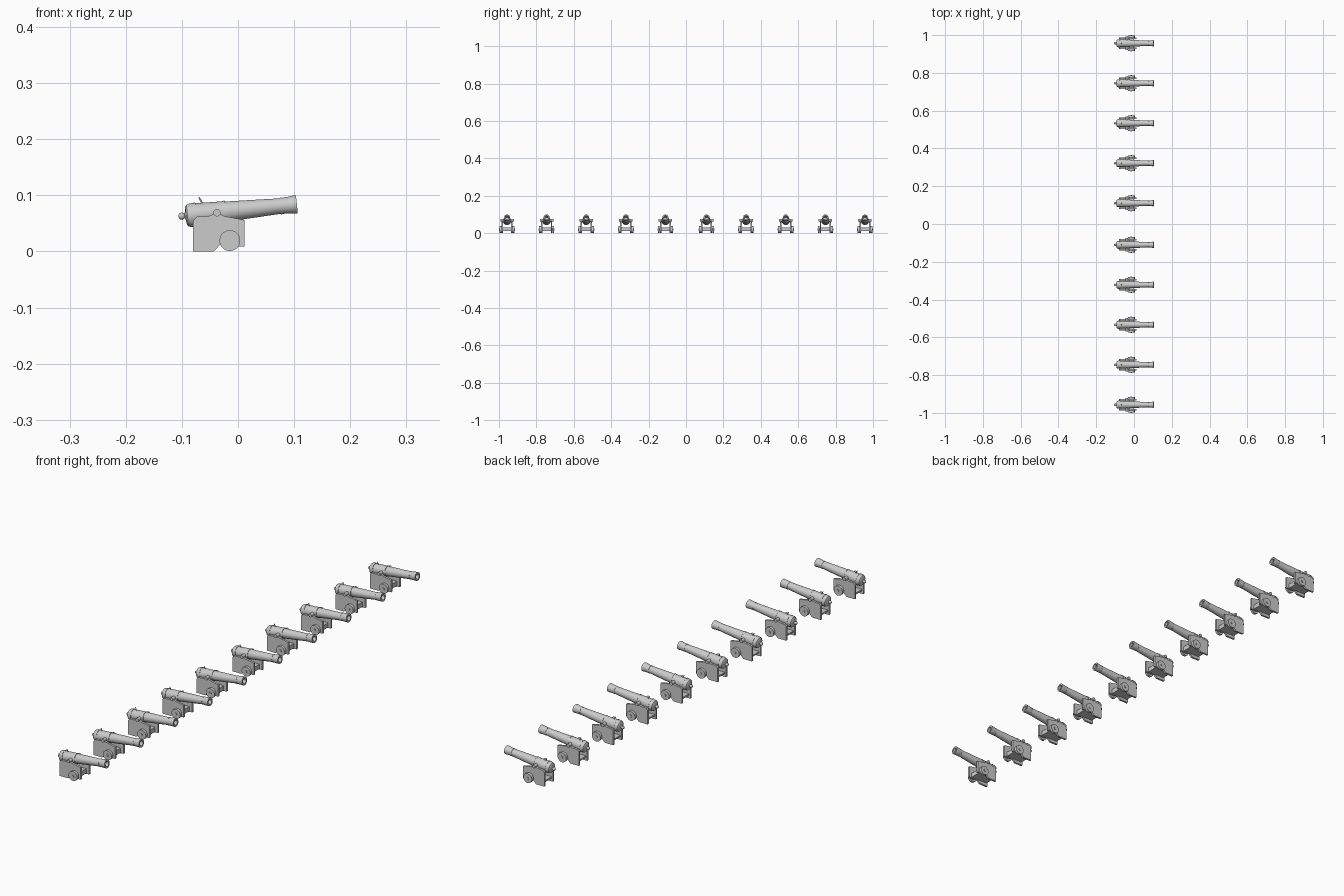
import bpy, bmesh
from math import atan2, cos, sin, pi
from mathutils import Matrix, Vector

if "Cube" in bpy.data.objects:
    bpy.data.objects.remove(bpy.data.objects["Cube"])

BREECH, MUZZLE = Vector((-0.1, 0, 0.063)), Vector((0.105, 0, 0.084))
TILT = atan2(MUZZLE.z - BREECH.z, MUZZLE.x - BREECH.x)
ROWS = [s * (0.11 + 0.2117 * i) for s in (-1, 1) for i in range(5)]
parts = []


def add_part(name, bm, smooth=True):
    bmesh.ops.recalc_face_normals(bm, faces=bm.faces)
    me = bpy.data.meshes.new(name)
    bm.to_mesh(me)
    bm.free()
    ob = bpy.data.objects.new(name, me)
    bpy.context.collection.objects.link(ob)
    if smooth:
        bpy.ops.object.select_all(action='DESELECT')
        bpy.context.view_layer.objects.active = ob
        ob.select_set(True)
        bpy.ops.object.shade_smooth_by_angle(angle=0.6)
    parts.append(ob)
    return ob


def lathe_x(bm, profile, n=32):
    """Revolve (x, radius) points about the x axis."""
    rings = []
    for x, r in profile:
        if r < 1e-6:
            rings.append([bm.verts.new((x, 0, 0))] * n)
        else:
            rings.append([bm.verts.new((x, r * cos(2 * pi * k / n), r * sin(2 * pi * k / n)))
                          for k in range(n)])
    for a, b in zip(rings, rings[1:]):
        for k in range(n):
            loop = list(dict.fromkeys((a[k], a[(k + 1) % n], b[(k + 1) % n], b[k])))
            if len(loop) > 2:
                bm.faces.new(loop)


def cyl_y(bm, x, z, r, y0, y1, n=32):
    m = Matrix.Translation((x, (y0 + y1) / 2, z)) @ Matrix.Rotation(pi / 2, 4, 'X')
    bmesh.ops.create_cone(bm, cap_ends=True, segments=n, radius1=r, radius2=r,
                          depth=abs(y1 - y0), matrix=m)


def box(bm, lo, hi):
    lo, hi = Vector(lo), Vector(hi)
    m = Matrix.Translation((lo + hi) / 2) @ Matrix.Diagonal((*(hi - lo), 1))
    bmesh.ops.create_cube(bm, size=1, matrix=m)


# barrel with cascabel knob, reinforcing rings, muzzle swell and bore
bm = bmesh.new()
profile = [(-0.0065, 0), (-0.0055, 0.0035), (-0.003, 0.0058), (0, 0.0065), (0.003, 0.0055),
           (0.005, 0.004), (0.0065, 0.008), (0.0075, 0.016), (0.01, 0.0195), (0.015, 0.0212),
           (0.023, 0.0212), (0.023, 0.022), (0.026, 0.022), (0.026, 0.0205),
           (0.074, 0.0188), (0.074, 0.0197), (0.078, 0.0197), (0.078, 0.018),
           (0.12, 0.0163), (0.176, 0.0138), (0.176, 0.0148), (0.18, 0.0148), (0.18, 0.0142),
           (0.19, 0.015), (0.202, 0.0162), (0.206, 0.0158), (0.206, 0.0095), (0.12, 0.0095),
           (0.12, 0)]
lathe_x(bm, profile)
bm.transform(Matrix.Translation(BREECH) @ Matrix.Rotation(-TILT, 4, 'Y'))
add_part("barrel", bm)

# trunnions through the barrel
bm = bmesh.new()
cyl_y(bm, -0.0375, 0.069, 0.0065, -0.036, 0.036, 24)
add_part("trunnions", bm)

# leaning firing pin over the touch hole
bm = bmesh.new()
bmesh.ops.create_cone(bm, cap_ends=True, segments=12, radius1=0.0018, radius2=0.0014, depth=0.014,
                      matrix=Matrix.Translation((-0.066, 0, 0.09)) @ Matrix.Rotation(-0.5, 4, 'Y'))
add_part("firing_pin", bm)

# carriage cheeks, one profile extruded on both sides
outline = [(-0.08, 0), (-0.043, 0), (-0.032, 0.012), (-0.02, 0.012), (-0.018, 0.009),
           (0.012, 0.009), (0.012, 0.056), (-0.024, 0.063), (-0.03, 0.066),
           (-0.045, 0.066), (-0.052, 0.063), (-0.073, 0.062), (-0.08, 0.055)]
bm = bmesh.new()
for s in (-1, 1):
    face = bm.faces.new([bm.verts.new((x, s * 0.022, z)) for x, z in outline])
    ext = bmesh.ops.extrude_face_region(bm, geom=[face])
    moved = [v for v in ext["geom"] if isinstance(v, bmesh.types.BMVert)]
    bmesh.ops.translate(bm, verts=moved, vec=(0, s * 0.008, 0))
add_part("carriage_cheeks", bm, False)

# axle beam and floor between the cheeks
bm = bmesh.new()
box(bm, (-0.026, -0.0225, 0.011), (0.0, 0.0225, 0.029))
box(bm, (-0.075, -0.0225, 0.012), (-0.026, 0.0225, 0.018))
add_part("carriage_bed", bm, False)

# wheels with hub caps
bm = bmesh.new()
for s in (-1, 1):
    cyl_y(bm, -0.0145, 0.0195, 0.0185, s * 0.0305, s * 0.0405)
    cyl_y(bm, -0.0145, 0.0195, 0.005, s * 0.030, s * 0.043, 20)
add_part("wheels", bm)

# repeat the cannon along the row
for ob in list(parts):
    for i, y in enumerate(ROWS):
        item = ob if i == 0 else ob.copy()
        if i:
            bpy.context.collection.objects.link(item)
        item.location.y = y
